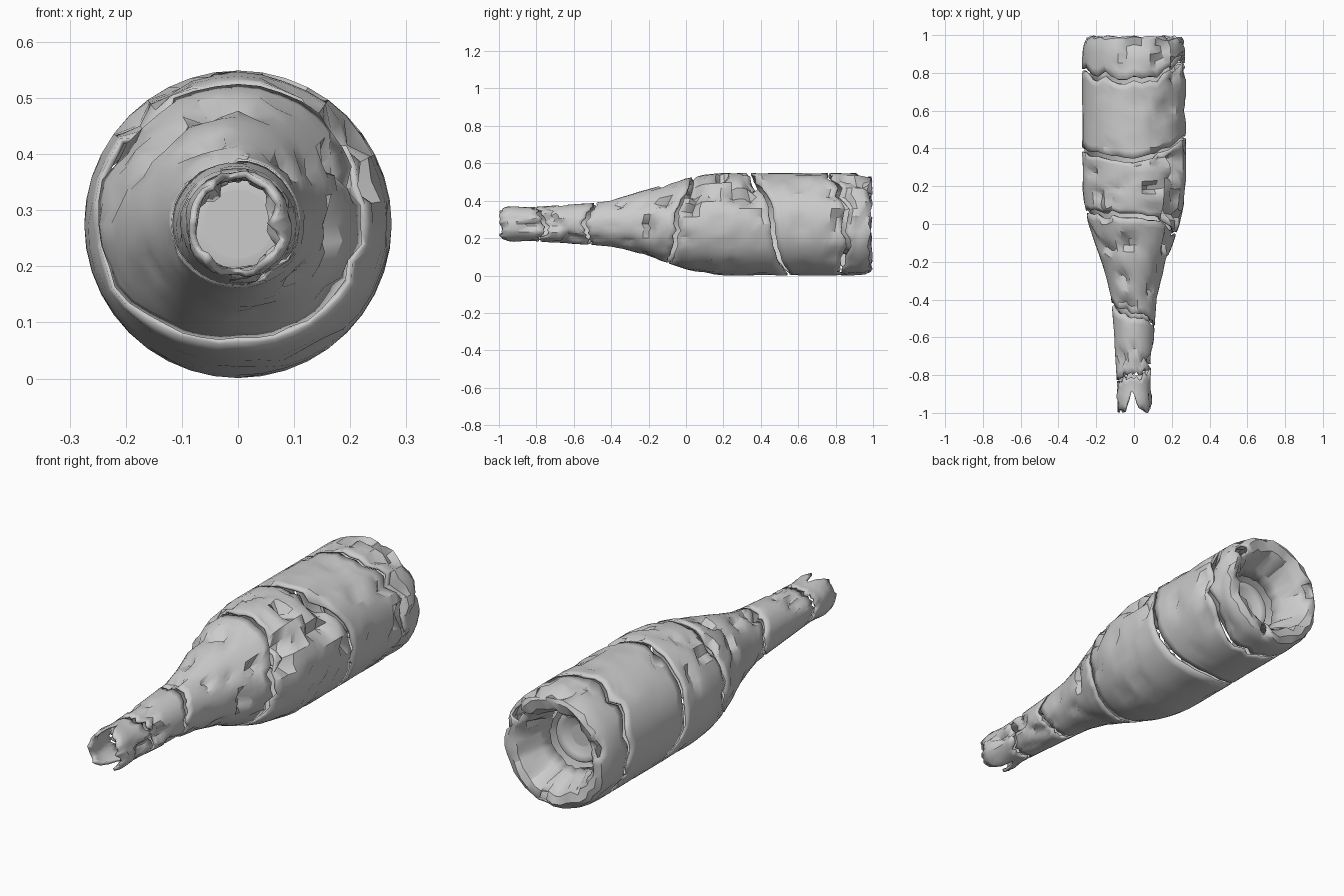
import bpy, bmesh, math, random
from mathutils import Vector, noise

if "Cube" in bpy.data.objects:
    bpy.data.objects.remove(bpy.data.objects["Cube"])

random.seed(4)
N = 40            # sides around the bottle
CZ = 0.275        # height of the bottle axis
GAP = 0.012       # half width of each crack

# bottle outline as (y, radius), mouth to heel
PROFILE = [(-1, .086), (-.94, .098), (-.87, .09), (-.8, .093), (-.5, .112), (-.4, .12),
           (-.3, .142), (-.2, .172), (-.1, .208), (0, .242), (.1, .264), (.2, .274),
           (.9, .274), (.96, .27), (1, .25)]

# crack lines: y at the right, top, left and bottom of the bottle, plus roughness
CRACKS = [((-.99, -.99, -.99, -.99), .012),
          ((-.76, -.8, -.83, -.78), .02),
          ((-.54, -.48, -.42, -.51), .01),
          ((-.05, .05, .06, -.1), .012),
          ((.46, .34, .39, .55), .006),
          ((.86, .76, .81, .83), .02),
          ((.98, .98, .98, .98), .012)]
NAMES = ["mouth", "neck", "shoulder", "upper_body", "lower_body", "heel"]


def radius(y):
    y = max(-1, min(1, y))
    for (a, ra), (b, rb) in zip(PROFILE, PROFILE[1:]):
        if y <= b:
            return ra + (rb - ra) * (y - a) / (b - a)


def crack_line(vals, rough):
    right, top, left, bottom = vals
    line = []
    for j in range(N):
        t = 4 * j / N
        k, f = int(t), t % 1
        f = (1 - math.cos(math.pi * f)) / 2
        a, b = vals[k % 4], vals[(k + 1) % 4]
        line.append(a + (b - a) * f + random.uniform(-rough, rough))
    return line


def point(y, r, j):
    a = 2 * math.pi * j / N
    return Vector((r * math.cos(a), y, CZ + r * math.sin(a)))


def dented(y, j):
    # chips pressed into the glass, strongest on the upper right
    a = 2 * math.pi * j / N
    r = radius(y)
    n = noise.noise(point(y, r, j) * 13)
    w = .55 + .45 * math.cos(a - math.radians(55))
    chip = max(0, n - .12) * .11 * w
    if .42 < y < .75:
        chip *= .4
    bump = .016 * max(0, math.sin(a)) ** 4 * math.exp(-((y + .25) / .17) ** 2)
    return point(y, min(.275, r * (1 - min(chip / r, .3)) + bump), j)


def make_shell(name, rings, cap=False, drop=()):
    bm = bmesh.new()
    rows = [[bm.verts.new(p) for p in ring] for ring in rings]
    for i in range(len(rows) - 1):
        for j in range(N):
            if (i, j) in drop:
                continue
            k = (j + 1) % N
            bm.faces.new((rows[i][j], rows[i + 1][j], rows[i + 1][k], rows[i][k]))
    if cap:
        bm.faces.new(rows[-1])
    bmesh.ops.delete(bm, geom=[v for v in bm.verts if not v.link_faces], context='VERTS')
    me = bpy.data.meshes.new(name)
    bm.to_mesh(me)
    bm.free()
    ob = bpy.data.objects.new(name, me)
    bpy.context.collection.objects.link(ob)
    sol = ob.modifiers.new("glass_thickness", 'SOLIDIFY')
    sol.thickness, sol.offset = .012, -1
    bpy.ops.object.select_all(action='DESELECT')
    ob.select_set(True)
    bpy.context.view_layer.objects.active = ob
    bpy.ops.object.shade_smooth_by_angle(angle=math.radians(32))
    return ob


lines = [crack_line(*c) for c in CRACKS]

# mouth is split into shards by notches at the top and bottom
for j in range(N):
    for centre, depth in ((N * .27, .12), (N * .74, .15)):
        d = abs(j - centre)
        if d < 3:
            lines[0][j] += depth * (1 - d / 3)

for n, name in enumerate(NAMES):
    lo, hi = lines[n], lines[n + 1]
    last = n == len(NAMES) - 1
    g0 = 0 if n == 0 else GAP
    g1 = 0 if last else GAP
    steps = max(4, round((sum(hi) - sum(lo)) / N / .035))
    rings = []
    for i in range(steps + 1):
        f = i / steps
        rings.append([dented((lo[j] + g0) * (1 - f) + (hi[j] - g1) * f, j) for j in range(N)])
    drop = set()
    if last:
        # rolled base rim and the hollow punt wall
        for y, r, wob in ((.995, .235, .008), (.985, .2, .014), (.95, .18, .012),
                          (.87, .155, .008), (.82, .135, .006)):
            rings.append([point(min(1, y + random.uniform(-wob, .004)),
                                r + random.uniform(-wob, wob), j) for j in range(N)])
        # chips missing from the rim
        for start, size in ((3, 2), (17, 2), (31, 1)):
            drop |= {(i, start + s) for i in (steps, steps + 1) for s in range(size)}
    make_shell(name, rings, drop=drop)

# broken disc at the top of the punt
make_shell("punt_top", [[point(y, r, j) for j in range(N)]
                        for y, r in ((.805, .112), (.79, .09), (.78, .05))], cap=True)
